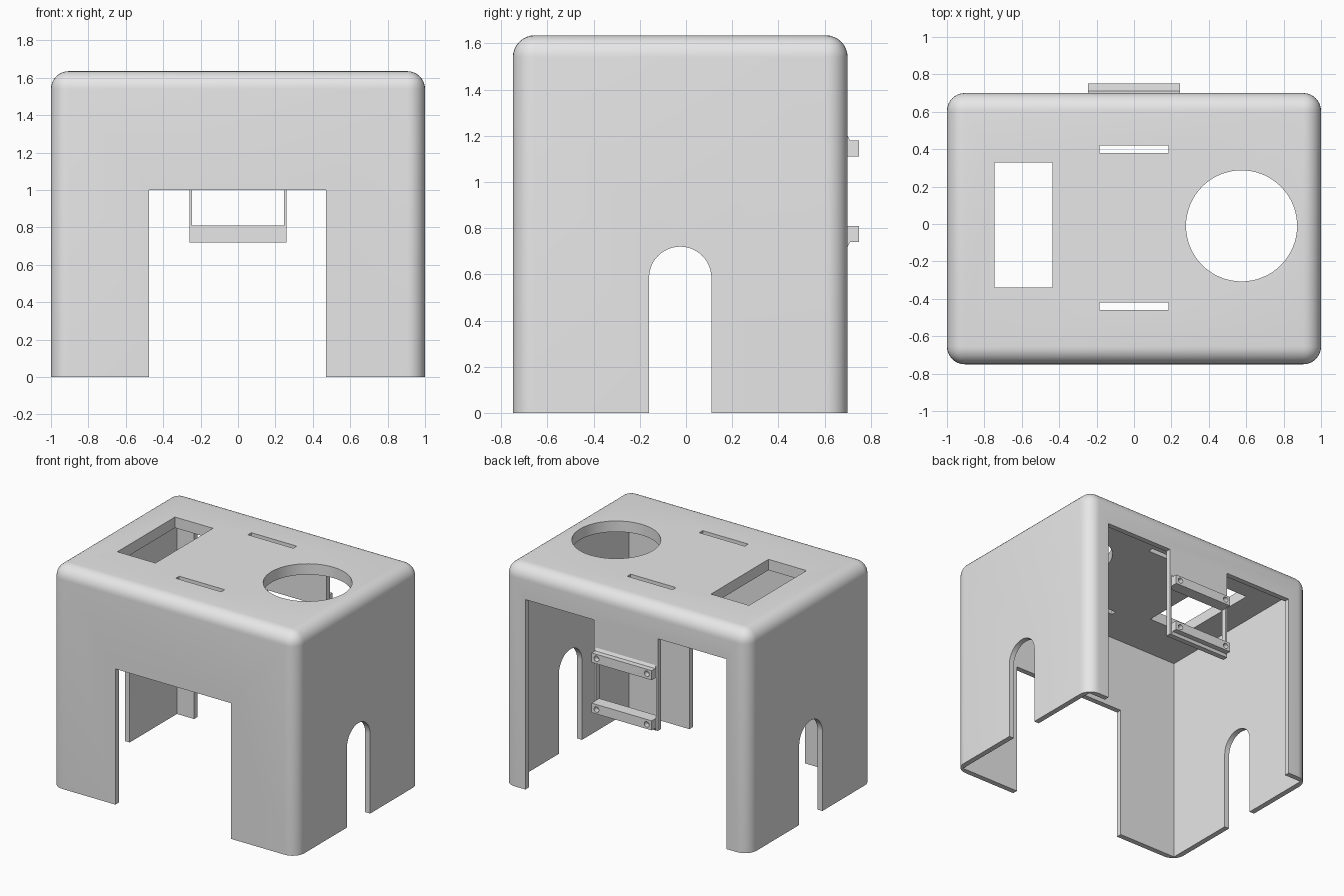
import bpy
import bmesh
from math import sin, cos, pi, radians

if "Cube" in bpy.data.objects:
    bpy.data.objects.remove(bpy.data.objects["Cube"], do_unlink=True)

grey = bpy.data.materials.new("light grey plastic")
grey.use_nodes = True
grey.diffuse_color = (0.8, 0.8, 0.8, 1)
grey.node_tree.nodes["Principled BSDF"].inputs["Base Color"].default_value = (0.8, 0.8, 0.8, 1)


def prism(name, axis, outline, lo, hi):
    """Extrude a 2D outline along an axis; outline is (y,z), (x,z) or (x,y)."""
    place = {"x": lambda a, b, d: (d, a, b),
             "y": lambda a, b, d: (a, d, b),
             "z": lambda a, b, d: (a, b, d)}[axis]
    bm = bmesh.new()
    rings = [[bm.verts.new(place(a, b, d)) for a, b in outline] for d in (lo, hi)]
    n = len(outline)
    for ring in rings:
        bm.faces.new(ring)
    for i in range(n):
        j = (i + 1) % n
        bm.faces.new((rings[0][i], rings[0][j], rings[1][j], rings[1][i]))
    bmesh.ops.recalc_face_normals(bm, faces=bm.faces)
    mesh = bpy.data.meshes.new(name)
    bm.to_mesh(mesh)
    bm.free()
    mesh.materials.append(grey)
    obj = bpy.data.objects.new(name, mesh)
    bpy.context.collection.objects.link(obj)
    return obj


def rect(a0, a1, b0, b1):
    return [(a0, b0), (a1, b0), (a1, b1), (a0, b1)]


def arc(cx, cy, r, turn, steps):
    return [(cx + r * cos(turn * i / steps), cy + r * sin(turn * i / steps))
            for i in range(steps + 1)]


def activate(obj):
    bpy.ops.object.select_all(action="DESELECT")
    obj.select_set(True)
    bpy.context.view_layer.objects.active = obj


def cut(obj, *shape):
    """Subtract a prism and discard the cutter."""
    cutter = prism("cutter", *shape)
    cutter.hide_render = True
    mod = obj.modifiers.new("cut", "BOOLEAN")
    mod.operation = "DIFFERENCE"
    mod.solver = "EXACT"
    mod.object = cutter
    activate(obj)
    bpy.ops.object.modifier_apply(modifier=mod.name)
    bpy.data.objects.remove(cutter, do_unlink=True)


# Rounded housing: every edge except the bottom rim is bevelled
housing = prism("housing", "z", rect(-1, 1, -0.75, 0.70), 0, 1.635)
bm = bmesh.new()
bm.from_mesh(housing.data)
edges = [e for e in bm.edges if max(v.co.z for v in e.verts) > 0.1]
bmesh.ops.bevel(bm, geom=edges, offset=0.095, segments=8, profile=0.5, affect="EDGES")
bm.to_mesh(housing.data)
bm.free()

# Hollow inside, open at the bottom
cut(housing, "z", rect(-0.96, 0.96, -0.71, 0.66), -0.2, 1.555)

# Front doorway and arched side openings
cut(housing, "y", rect(-0.475, 0.47, -0.2, 1.0), -0.9, -0.5)
arch = [(-0.16, -0.2), (0.11, -0.2)] + arc(-0.025, 0.585, 0.135, pi, 24)
cut(housing, "x", arch, -1.2, 1.2)

# Back opening around a hanging centre panel with a window
back = [(-0.82, -0.2), (0.82, -0.2), (0.82, 1.4), (0.26, 1.4),
        (0.26, 0.72), (-0.26, 0.72), (-0.26, 1.4), (-0.82, 1.4)]
cut(housing, "y", back, 0.5, 0.9)
cut(housing, "y", rect(-0.245, 0.245, 0.81, 1.11), 0.5, 0.9)

# Holes in the top: rectangle, circle and two slots
cut(housing, "z", rect(-0.745, -0.435, -0.34, 0.33), 1.4, 1.8)
cut(housing, "z", arc(0.575, -0.01, 0.297, 2 * pi, 64)[:-1], 1.4, 1.8)
for y in (-0.46, 0.38):
    cut(housing, "z", rect(-0.185, 0.185, y, y + 0.04), 1.4, 1.8)

# Mounting bars above and below the window, with screw holes
parts = [housing]
mid = 0.96
for name, side in (("upper_mounting_bar", 1), ("lower_mounting_bar", -1)):
    profile = [(0.70, 0.15), (0.75, 0.15), (0.75, 0.22), (0.71, 0.22), (0.70, 0.24)]
    bar = prism(name, "x", [(y, mid + side * h) for y, h in profile], -0.245, 0.245)
    for x in (-0.205, 0.205):
        hole = arc(x, mid + side * 0.187, 0.02, 2 * pi, 20)[:-1]
        cut(bar, "y", hole, 0.712, 0.8)
    parts.append(bar)

for part in parts:
    activate(part)
    bpy.ops.object.shade_smooth_by_angle(angle=radians(30))
